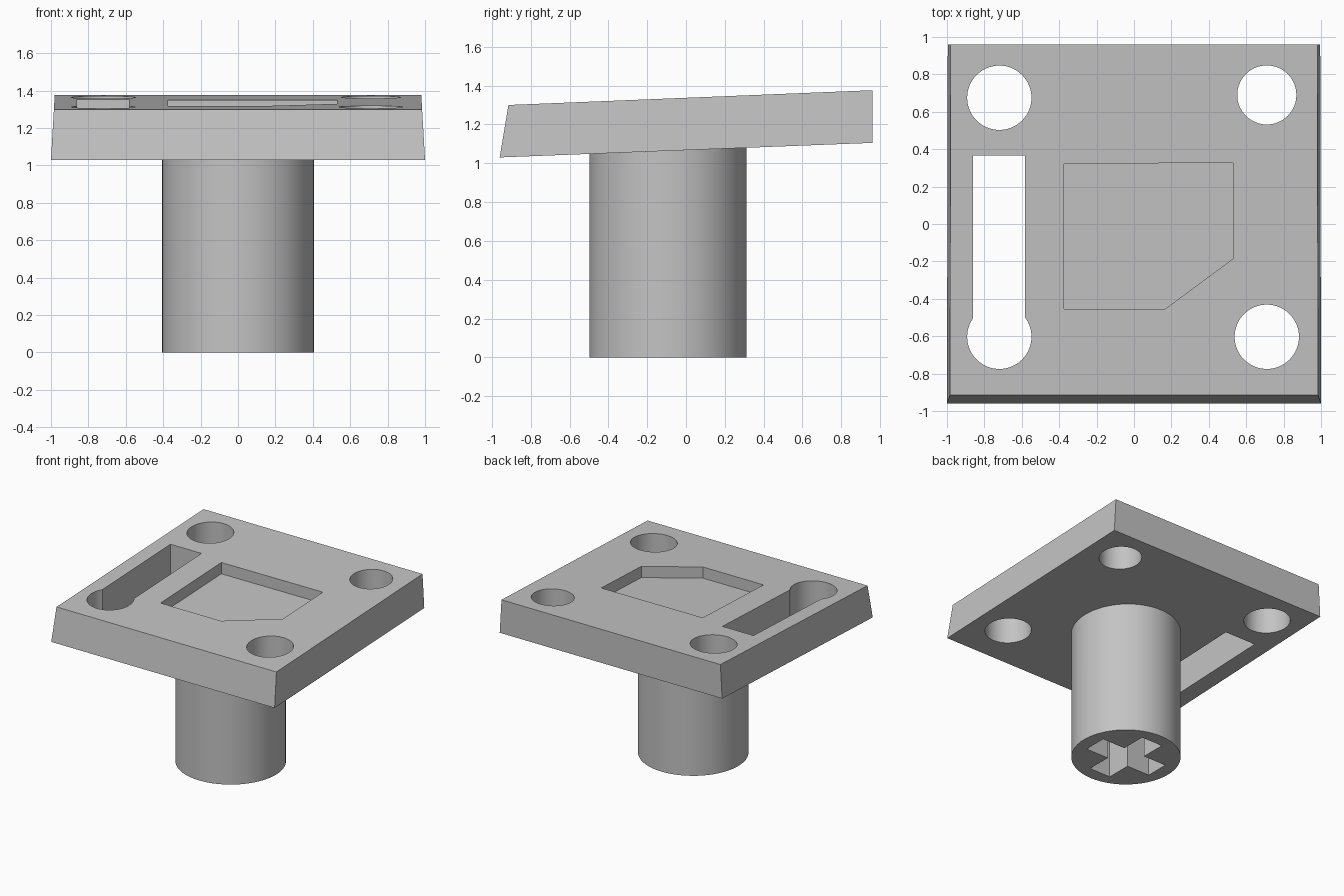
import bpy, bmesh, math

cube = bpy.data.objects.get("Cube")
if cube:
    bpy.data.objects.remove(cube, do_unlink=True)

grey = bpy.data.materials.new("light grey")
grey.use_nodes = True
COLOUR = (0.55, 0.55, 0.55, 1)
grey.diffuse_color = COLOUR
grey.node_tree.nodes["Principled BSDF"].inputs["Base Color"].default_value = COLOUR

SLOPE = 0.039          # rise of the plate towards the back
STEM_Y = -0.093


def underside(x, y):
    return 1.03 + SLOPE * (y + 0.96)


def recess_floor(x, y):
    return 1.336 + SLOPE * y - 0.09


def flat(z):
    return lambda x, y: z


def circle(cx, cy, r, n=64):
    return [(cx + r * math.cos(math.tau * i / n), cy + r * math.sin(math.tau * i / n))
            for i in range(n)]


def prism(name, outline, bottom, top):
    """Vertical prism whose end heights are functions of x and y."""
    bm = bmesh.new()
    low = [bm.verts.new((x, y, bottom(x, y))) for x, y in outline]
    high = [bm.verts.new((x, y, top(x, y))) for x, y in outline]
    bm.faces.new(low[::-1])
    bm.faces.new(high)
    for i in range(len(low)):
        j = (i + 1) % len(low)
        bm.faces.new((low[i], low[j], high[j], high[i]))
    bmesh.ops.recalc_face_normals(bm, faces=bm.faces[:])
    return link(name, bm)


def link(name, bm):
    mesh = bpy.data.meshes.new(name)
    bm.to_mesh(mesh)
    bm.free()
    mesh.materials.append(grey)
    obj = bpy.data.objects.new(name, mesh)
    bpy.context.collection.objects.link(obj)
    return obj


def select(obj):
    bpy.ops.object.select_all(action='DESELECT')
    obj.select_set(True)
    bpy.context.view_layer.objects.active = obj


def cut(obj, cutter):
    cutter.hide_render = True
    mod = obj.modifiers.new("cut", 'BOOLEAN')
    mod.operation = 'DIFFERENCE'
    mod.solver = 'EXACT'
    mod.object = cutter
    select(obj)
    bpy.ops.object.modifier_apply(modifier=mod.name)
    bpy.data.objects.remove(cutter, do_unlink=True)


# Plate: side profile spanned between two slightly leaning ends
profile = [(-0.96, 1.03), (0.96, 1.105), (0.96, 1.376), (-0.915, 1.30)]
bm = bmesh.new()
ends = [[bm.verts.new((s * (1 - 0.058 * (z - 1.03)), y, z)) for y, z in profile]
        for s in (-1, 1)]
for end in ends:
    bm.faces.new(end)
for i in range(4):
    j = (i + 1) % 4
    bm.faces.new((ends[0][i], ends[0][j], ends[1][j], ends[1][i]))
bmesh.ops.recalc_face_normals(bm, faces=bm.faces[:])
plate = link("sloped_plate", bm)

# Corner holes, side slot and shallow central recess
for x, y, r in [(-0.72, 0.675, 0.172), (0.71, 0.69, 0.158),
                (0.71, -0.603, 0.172), (-0.72, -0.603, 0.172)]:
    cut(plate, prism("hole_cutter", circle(x, y, r), flat(0.8), flat(1.6)))
slot = [(-0.86, -0.6), (-0.582, -0.6), (-0.582, 0.365), (-0.86, 0.365)]
cut(plate, prism("slot_cutter", slot, flat(0.8), flat(1.6)))
recess = [(-0.375, 0.322), (-0.375, -0.455), (0.165, -0.455), (0.53, -0.185), (0.53, 0.327)]
cut(plate, prism("recess_cutter", recess, recess_floor, flat(1.6)))

# Round stem with a cross-shaped socket, meeting the plate underside
stem = prism("round_stem", circle(0, STEM_Y, 0.405), flat(0), underside)
a, b = 0.095, 0.3
quarter = [(b, -a), (b, a), (a, a)]
cross = []
for k in range(4):
    c, s = round(math.cos(k * math.pi / 2)), round(math.sin(k * math.pi / 2))
    cross += [(x * c - y * s, x * s + y * c + STEM_Y) for x, y in quarter]
cut(stem, prism("cross_cutter", cross, flat(-0.2), flat(1.3)))

for obj in (plate, stem):
    select(obj)
    bpy.ops.object.shade_smooth_by_angle(angle=math.radians(30))
